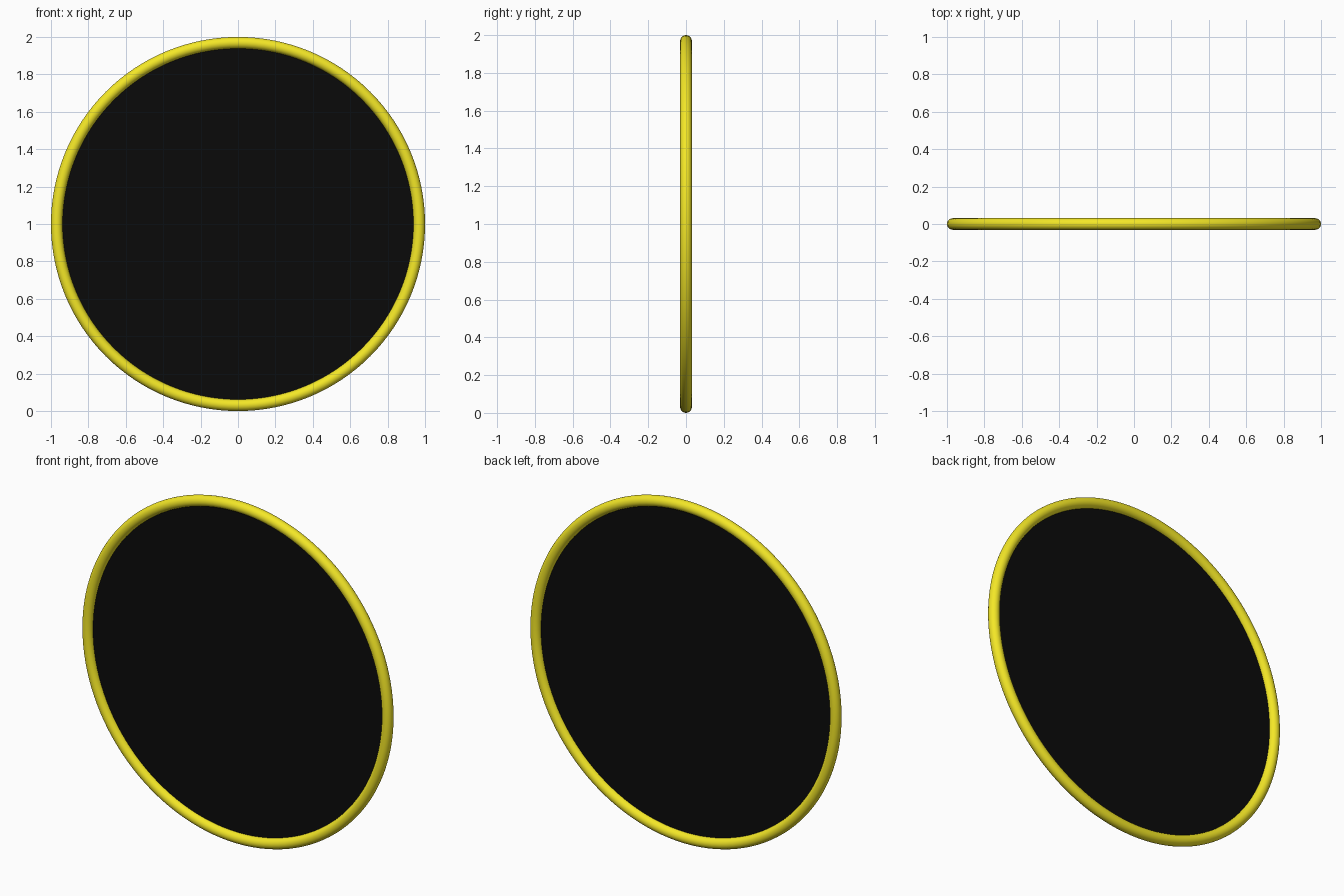
import bpy, math

if "Cube" in bpy.data.objects:
    bpy.data.objects.remove(bpy.data.objects["Cube"])

TUBE = 0.031
RING = 1.0 - TUBE


def paint(obj, name, color):
    mat = bpy.data.materials.new(name)
    mat.diffuse_color = color
    mat.use_nodes = True
    mat.node_tree.nodes["Principled BSDF"].inputs["Base Color"].default_value = mat.diffuse_color
    obj.data.materials.append(mat)


# Yellow round-section rim standing upright
bpy.ops.mesh.primitive_torus_add(major_radius=RING, minor_radius=TUBE,
                                 major_segments=128, minor_segments=24,
                                 location=(0, 0, 1), rotation=(math.pi / 2, 0, 0))
rim = bpy.context.object
rim.name = "rim"
bpy.ops.object.shade_smooth()
paint(rim, "yellow", (0.9, 0.8, 0.02, 1))

# Flat black panel filling the rim, its edge just inside the tube
bpy.ops.mesh.primitive_circle_add(vertices=128, radius=RING - TUBE + 0.002, fill_type='NGON',
                                  location=(0, 0, 1), rotation=(math.pi / 2, 0, 0))
panel = bpy.context.object
panel.name = "panel"
paint(panel, "black", (0.003, 0.003, 0.003, 1))
